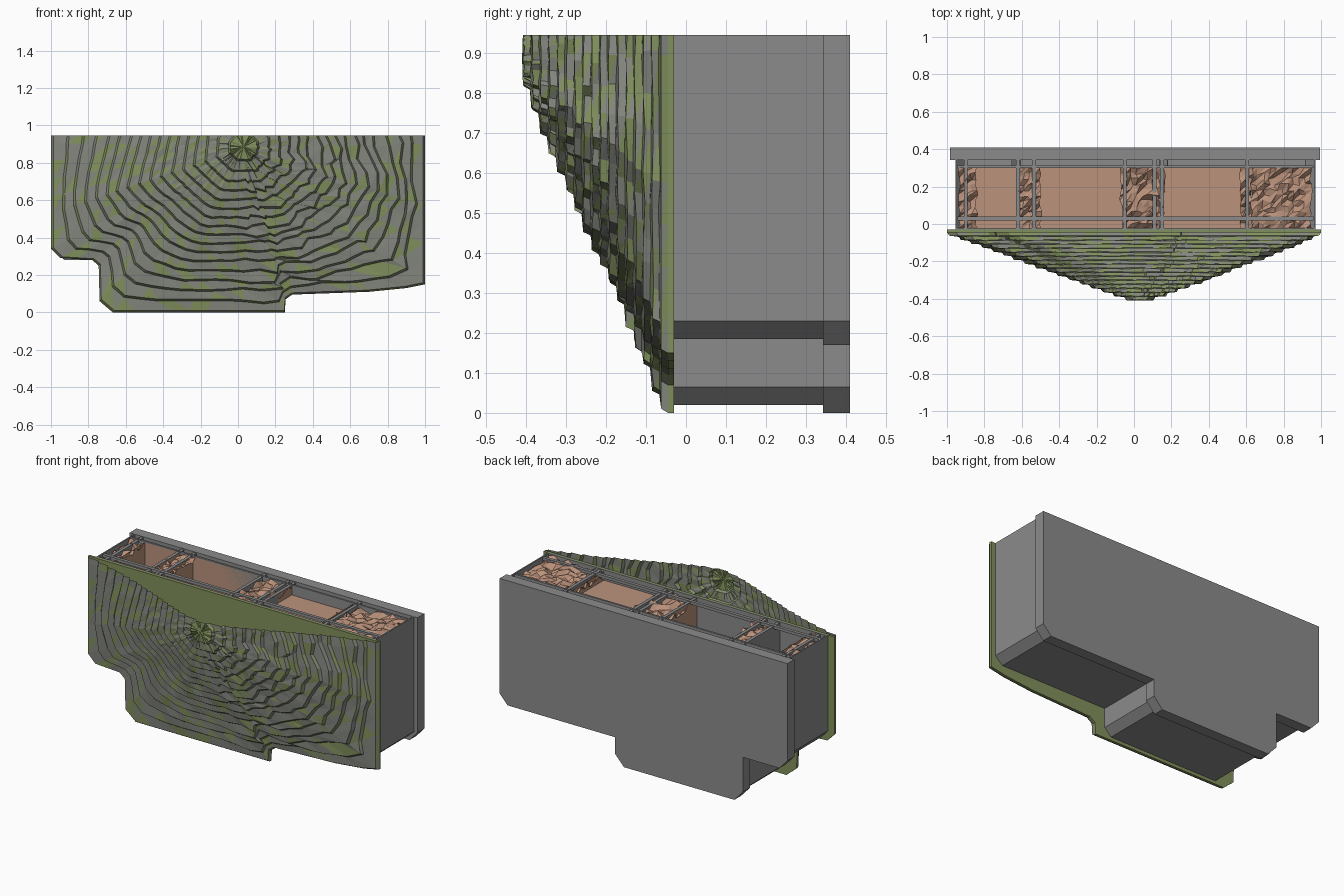
import bpy, bmesh, math, random
from mathutils import Vector

if "Cube" in bpy.data.objects:
    bpy.data.objects.remove(bpy.data.objects["Cube"])

random.seed(4)
TOP = 0.945


def material(name, rgb):
    m = bpy.data.materials.new(name)
    m.diffuse_color = (*rgb, 1)
    m.use_nodes = True
    m.node_tree.nodes["Principled BSDF"].inputs["Base Color"].default_value = m.diffuse_color
    return m


GREEN = material("moss", (0.22, 0.28, 0.11))
STONE = material("stone", (0.23, 0.24, 0.21))
CLAY = material("clay", (0.50, 0.29, 0.20))
GREY = material("grey_wall", (0.26, 0.26, 0.26))


def finish(name, bm, mats=()):
    bmesh.ops.recalc_face_normals(bm, faces=bm.faces[:])
    me = bpy.data.meshes.new(name)
    bm.to_mesh(me)
    bm.free()
    ob = bpy.data.objects.new(name, me)
    bpy.context.collection.objects.link(ob)
    for m in mats:
        me.materials.append(m)
    return ob


def prism(name, pts, y0, y1, mats=(GREY,), open_top=False):
    """Extrude an (x, z) outline along y; optionally leave the top open."""
    bm = bmesh.new()
    a = [bm.verts.new((x, y0, z)) for x, z in pts]
    b = [bm.verts.new((x, y1, z)) for x, z in pts]
    bm.faces.new(a)
    bm.faces.new(b)
    n = len(pts)
    for i in range(n):
        j = (i + 1) % n
        if open_top and pts[i][1] > 0.9 and pts[j][1] > 0.9:
            continue
        bm.faces.new((a[i], a[j], b[j], b[i]))
    return finish(name, bm, mats)


def box(name, x0, x1, y0, y1, z0, z1, mats=(GREY,), open_top=False):
    return prism(name, [(x0, z1), (x0, z0), (x1, z0), (x1, z1)], y0, y1, mats, open_top)


def rubble(name, x0, x1, y0, y1, z, depth, step=0.03):
    """Jagged sheet of broken clay."""
    bm = bmesh.new()
    nx, ny = max(2, round((x1 - x0) / step)), max(2, round((y1 - y0) / step))
    g = []
    for i in range(nx + 1):
        g.append([])
        for j in range(ny + 1):
            jx = random.uniform(-.3, .3) * step
            jy = random.uniform(-.3, .3) * step if 0 < j < ny else 0
            g[i].append(bm.verts.new((x0 + (x1 - x0) * i / nx + jx, y0 + (y1 - y0) * j / ny + jy,
                                      z - random.uniform(0, depth))))
    for i in range(nx):
        for j in range(ny):
            q = (g[i][j], g[i + 1][j], g[i + 1][j + 1], g[i][j + 1])
            bm.faces.new((q[0], q[1], q[2]))
            bm.faces.new((q[0], q[2], q[3]))
    return finish(name, bm, (CLAY,))


# Lower outline of the cliff face, from left side round to right side
lower = [(-1, .34), (-.95, .29), (-.78, .28), (-.745, .25), (-.74, .06), (-.67, 0),
         (.25, 0), (.255, .07), (.29, .095), (.7, .11), (.9, .13), (1, .15)]

# Terraced cliff: rings shrink from the outline to an octagon around the peak
cx, cz = 0.03, 0.885
outline = [(-1, 1.0)] + lower + [(1, 1.0), (.55, 1.6), (-.5, 1.6)]
samples = []
for i, p in enumerate(outline):
    q = outline[(i + 1) % len(outline)]
    n = max(1, round(math.dist(p, q) / 0.1))
    samples += [(p[0] + (q[0] - p[0]) * k / n, p[1] + (q[1] - p[1]) * k / n) for k in range(n)]


def ring_point(p, t):
    dx, dz = p[0] - cx, p[1] - cz
    a = math.atan2(dz / 0.82, dx)
    r = 0.97 / math.cos((a + math.pi / 8) % (math.pi / 4) - math.pi / 8)
    w = t ** 4
    ox, oz = r * math.cos(a), 0.82 * r * math.sin(a)
    broken = dz < 0.1 and dx > -0.05
    jx, jz = (0.022, 0.016) if broken else (0.003, 0.003)
    f = min(1, t * 2.5) if t < 0.99 else 0
    z = cz + t * ((1 - w) * oz + w * dz)
    lean = 1 - 0.5 * (1 - w) * min(0.4, max(0, z - 0.65))
    return (cx + t * lean * ((1 - w) * ox + w * dx) + random.uniform(-jx, jx) * f,
            z + random.uniform(-jz, jz) * f)


LEVELS = 17
bm = bmesh.new()
rings = []
for k in range(1, LEVELS + 1):
    t = (k / LEVELS) ** (1 / 1.2)       # slightly convex slope
    ya, yb = (-0.41 + 0.365 * (k - 1 + d) / LEVELS for d in (0.2, 1))
    pts = [ring_point(p, t) for p in samples]
    for y, s in ((ya, 1 - 0.012 / t), (yb, 1)):
        rings.append([bm.verts.new((cx + (x - cx) * s, y + random.uniform(-.003, .003) * (t < 1),
                                    cz + (z - cz) * s)) for x, z in pts])
peak = bm.verts.new((cx, -0.41, cz))
n = len(samples)
for i in range(n):
    bm.faces.new((peak, rings[0][i], rings[0][(i + 1) % n]))
for r, (a, b) in enumerate(zip(rings, rings[1:])):
    for i in range(n):
        j = (i + 1) % n
        for tri in ((a[i], b[i], b[j]), (a[i], b[j], a[j])):
            f = bm.faces.new(tri)
            f.material_index = 1 if random.random() < (0.75 if r % 2 else 0.5) else 0
bmesh.ops.bisect_plane(bm, geom=bm.verts[:] + bm.edges[:] + bm.faces[:],
                       plane_co=Vector((0, 0, TOP)), plane_no=Vector((0, 0, 1)), clear_outer=True)
finish("terraced_cliff", bm, (GREEN, STONE))

# Flat mossy backing behind the cliff
prism("cliff_backing", [(-1, TOP)] + lower + [(1, TOP)], -0.045, -0.03, (GREEN,))

# Grey hollow casing, open at the top
casing = prism("casing", [(-.955, TOP), (-.955, .35), (-.91, .30), (-.66, .30), (-.66, .065),
                          (-.61, .02), (.14, .02), (.185, .065), (.185, .185), (.92, .185),
                          (.97, .23), (.97, TOP)], -0.03, 0.35, open_top=True)
sol = casing.modifiers.new("wall", 'SOLIDIFY')
sol.thickness = 0.012

# Back panel
back = [(-.985, TOP), (-.985, .34), (-.93, .28), (-.68, .28), (-.68, .065), (-.62, 0),
        (.14, 0), (.20, .065), (.20, .17), (.94, .17), (.995, .23), (.995, TOP)]
prism("back_panel", back, 0.343, 0.41)

# Clay chambers, open at the top: two deep ones and two shallow ones
chambers = [(-.85, -.61, .34), (-.52, -.06, .34), (.16, .58, .88), (.63, .945, .91)]
for k, (x0, x1, z0) in enumerate(chambers):
    box(f"chamber_{k + 1}", x0, x1, -0.025, 0.30, z0, TOP - 0.01, (CLAY,), open_top=True)

# Grey dividers and the beams along the top
for k, x in enumerate((-.90, -.62, -.535, -.05, .11, .15, .605)):
    box(f"divider_{k + 1}", x - .01, x + .01, -0.03, 0.345, .75, TOP - 0.006)
box("front_beam", -.945, .96, .02, .04, .925, TOP - 0.002)
box("rear_beam", -.945, .96, .30, .312, .35, TOP - 0.002)

# Broken clay along the chamber edges and the filled right chamber
for k, (x0, x1) in enumerate(((-.935, -.84), (-.62, -.50), (-.07, .16), (.57, .63))):
    rubble(f"edge_rubble_{k + 1}", x0, x1, -0.025, 0.30, TOP, 0.05)
rubble("chamber_fill", .63, .945, -0.025, 0.30, TOP, 0.04)
